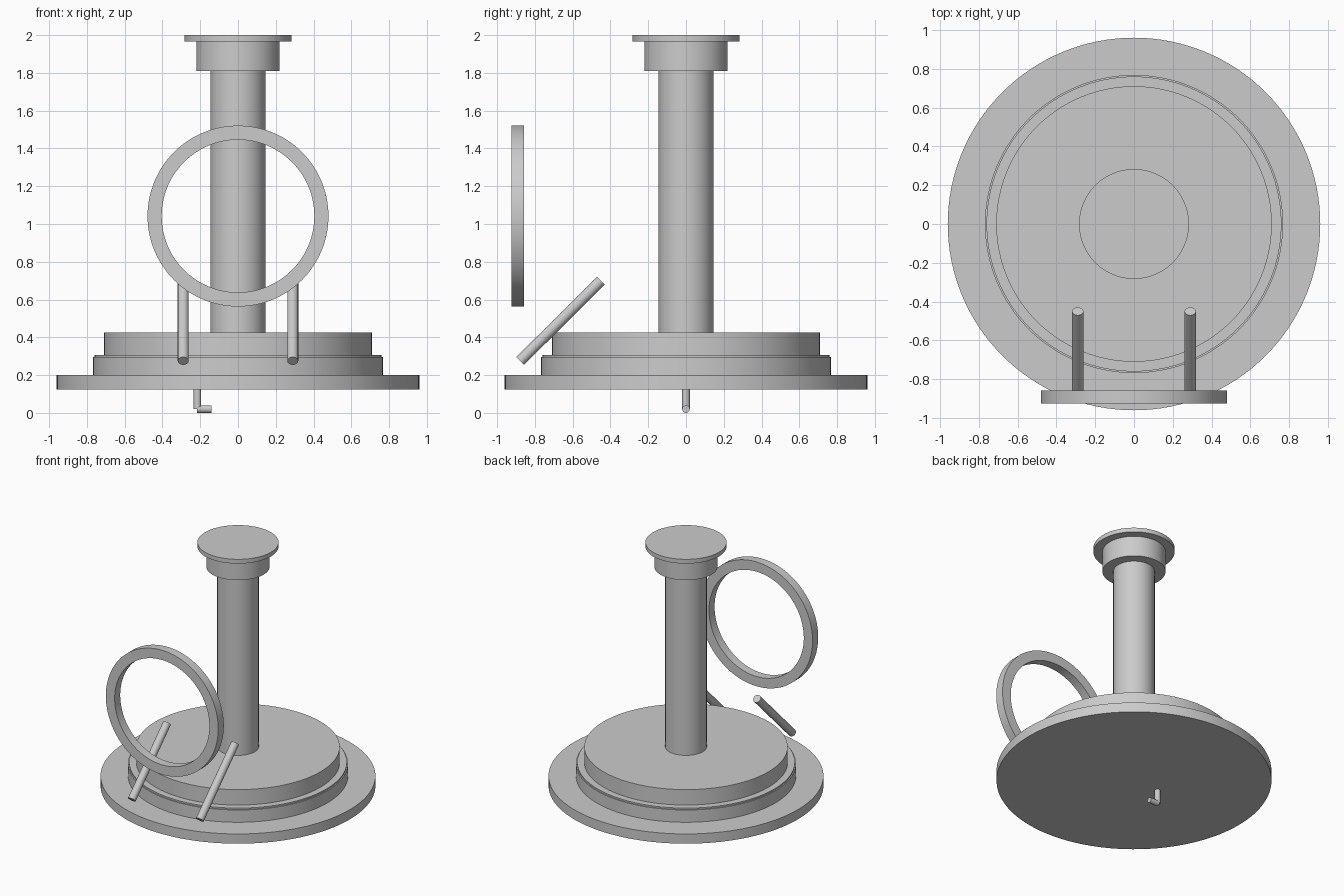
import bpy, math
from mathutils import Vector

if "Cube" in bpy.data.objects:
    bpy.data.objects.remove(bpy.data.objects["Cube"])

grey = bpy.data.materials.new("plain_grey")
grey.diffuse_color = (0.6, 0.6, 0.6, 1)
grey.use_nodes = True
grey.node_tree.nodes["Principled BSDF"].inputs["Base Color"].default_value = grey.diffuse_color


def finish(obj, name):
    obj.name = name
    obj.data.materials.clear()
    obj.data.materials.append(grey)
    bpy.ops.object.shade_smooth_by_angle(angle=math.radians(35))


def rod(name, start, end, radius, sides=96):
    """Capped cylinder between two points."""
    a, b = Vector(start), Vector(end)
    bpy.ops.mesh.primitive_cylinder_add(
        vertices=sides, radius=radius, depth=(b - a).length, location=(a + b) / 2,
        rotation=(b - a).to_track_quat('Z', 'Y').to_euler())
    finish(bpy.context.object, name)


# Stacked round base, column and top cap: name, radius, bottom, top
for name, r, z0, z1 in [
    ("base_plate", 0.96, 0.125, 0.20),
    ("lower_step", 0.768, 0.20, 0.295),
    ("thin_spacer", 0.76, 0.295, 0.306),
    ("upper_step", 0.71, 0.306, 0.425),
    ("column", 0.145, 0.425, 1.81),
    ("column_collar", 0.22, 1.81, 1.967),
    ("top_flange", 0.283, 1.967, 2.0),
]:
    rod(name, (0, 0, z0), (0, 0, z1), r, 128)

# Upright hoop in front of the column: square section swept round the y axis
n, y0, y1, r_in, r_out, zc = 128, -0.925, -0.857, 0.404, 0.479, 1.042
section = [(r_out, y0), (r_out, y1), (r_in, y1), (r_in, y0)]
verts, faces = [], []
for i in range(n):
    t = 2 * math.pi * i / n
    verts += [(r * math.cos(t), y, zc + r * math.sin(t)) for r, y in section]
    for k in range(4):
        k2, j = (k + 1) % 4, (i + 1) % n
        faces.append((i * 4 + k, i * 4 + k2, j * 4 + k2, j * 4 + k))
mesh = bpy.data.meshes.new("hoop")
mesh.from_pydata(verts, [], faces)
hoop = bpy.data.objects.new("hoop", mesh)
bpy.context.collection.objects.link(hoop)
bpy.ops.object.select_all(action='DESELECT')
hoop.select_set(True)
bpy.context.view_layer.objects.active = hoop
bpy.ops.object.mode_set(mode='EDIT')
bpy.ops.mesh.select_all(action='SELECT')
bpy.ops.mesh.normals_make_consistent(inside=False)
bpy.ops.object.mode_set(mode='OBJECT')
finish(hoop, "hoop")

# Pair of slanted rods
for side, x in (("left", -0.29), ("right", 0.29)):
    rod(side + "_slanted_rod", (x, -0.878, 0.275), (x, -0.45, 0.70), 0.029, 48)

# Small bent pin under the base
rod("pin_stem", (-0.215, 0, 0.021), (-0.215, 0, 0.125), 0.02, 48)
rod("pin_foot", (-0.217, 0, 0.02), (-0.14, 0, 0.02), 0.02, 48)
